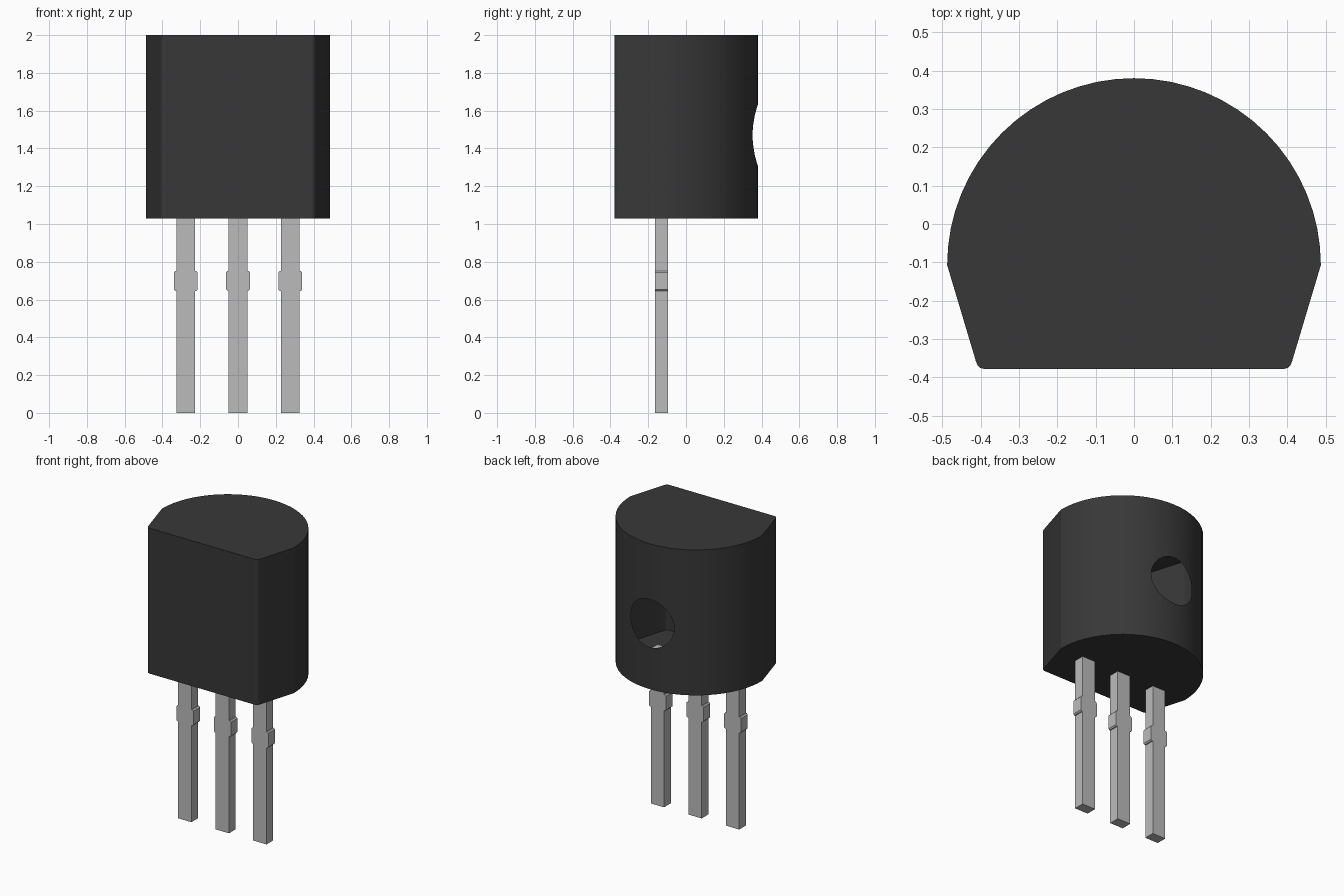
import bpy, bmesh, math
from mathutils import Matrix

cube = bpy.data.objects.get("Cube")
if cube:
    bpy.data.objects.remove(cube, do_unlink=True)


def material(name, value):
    m = bpy.data.materials.new(name)
    m.use_nodes = True
    m.diffuse_color = (value, value, value, 1)
    bsdf = m.node_tree.nodes["Principled BSDF"]
    bsdf.inputs["Base Color"].default_value = (value, value, value, 1)
    bsdf.inputs["Roughness"].default_value = 0.6
    return m


black = material("black plastic", 0.039)
metal = material("grey metal", 0.50)


def prism(name, points, extrude, mat):
    """Extrude a closed outline of 3D points along a vector."""
    bm = bmesh.new()
    face = bm.faces.new([bm.verts.new(p) for p in points])
    ext = bmesh.ops.extrude_face_region(bm, geom=[face], use_keep_orig=True)
    moved = [v for v in ext["geom"] if isinstance(v, bmesh.types.BMVert)]
    bmesh.ops.translate(bm, verts=moved, vec=extrude)
    bmesh.ops.recalc_face_normals(bm, faces=bm.faces)
    mesh = bpy.data.meshes.new(name)
    bm.to_mesh(mesh)
    bm.free()
    obj = bpy.data.objects.new(name, mesh)
    bpy.context.collection.objects.link(obj)
    mesh.materials.append(mat)
    return obj


# Body: half-round back, tapered sides, flat front with small rounded corners
R, CY, Z0, Z1 = 0.487, -0.107, 1.03, 2.0
ARC = 32
outline = [(R * math.cos(math.pi * i / ARC), CY + R * math.sin(math.pi * i / ARC))
           for i in range(ARC + 1)]
corner = [(0.412, -0.358), (0.408, -0.368), (0.401, -0.375), (0.390, -0.378)]
outline += [(-x, y) for x, y in corner] + corner[::-1]
body = prism("body", [(x, y, Z0) for x, y in outline], (0, 0, Z1 - Z0), black)

# Round hole in the back, opening into the thin hollow shell
HZ, HR = 1.47, 0.16
bm = bmesh.new()
bmesh.ops.create_cone(bm, cap_ends=True, segments=48, radius1=HR, radius2=HR, depth=0.7,
                      matrix=Matrix.Translation((0, 0.25, HZ)) @ Matrix.Rotation(math.pi / 2, 4, 'X'))
mesh = bpy.data.meshes.new("hole_cutter")
bm.to_mesh(mesh)
bm.free()
cutter = bpy.data.objects.new("hole_cutter", mesh)
bpy.context.collection.objects.link(cutter)
cutter.hide_render = True

mod = body.modifiers.new("hole", 'BOOLEAN')
mod.operation = 'DIFFERENCE'
mod.solver = 'EXACT'
mod.object = cutter
bpy.context.view_layer.objects.active = body
bpy.ops.object.modifier_apply(modifier=mod.name)
bpy.data.objects.remove(cutter, do_unlink=True)

# Remove the walls of the bore so only the opening in the shell remains
bm = bmesh.new()
bm.from_mesh(body.data)
bore = []
for f in bm.faces:
    c = f.calc_center_median()
    if abs(c.x) < 0.17 and -0.2 < c.y < 0.28 and abs(c.z - HZ) < 0.2:
        bore.append(f)
bmesh.ops.delete(bm, geom=bore, context='FACES')
bm.to_mesh(body.data)
bm.free()

bpy.ops.object.select_all(action='DESELECT')
body.select_set(True)
bpy.context.view_layer.objects.active = body
bpy.ops.object.shade_smooth_by_angle(angle=math.radians(12))

# Leads: flat strips with a wider collar, tops just inside the body
W, C, B = 0.049, 0.063, 0.008
half = [(W, 0.0), (W, 0.645), (C - B, 0.645), (C, 0.645 + B),
        (C, 0.752 - B), (C - B, 0.752), (W, 0.752), (W, Z0 + 0.004)]
profile = half + [(-x, z) for x, z in reversed(half)]
for name, cx in (("right_lead", -0.277), ("middle_lead", 0.0), ("left_lead", 0.277)):
    prism(name, [(cx + x, -0.165, z) for x, z in profile], (0, 0.07, 0), metal)
